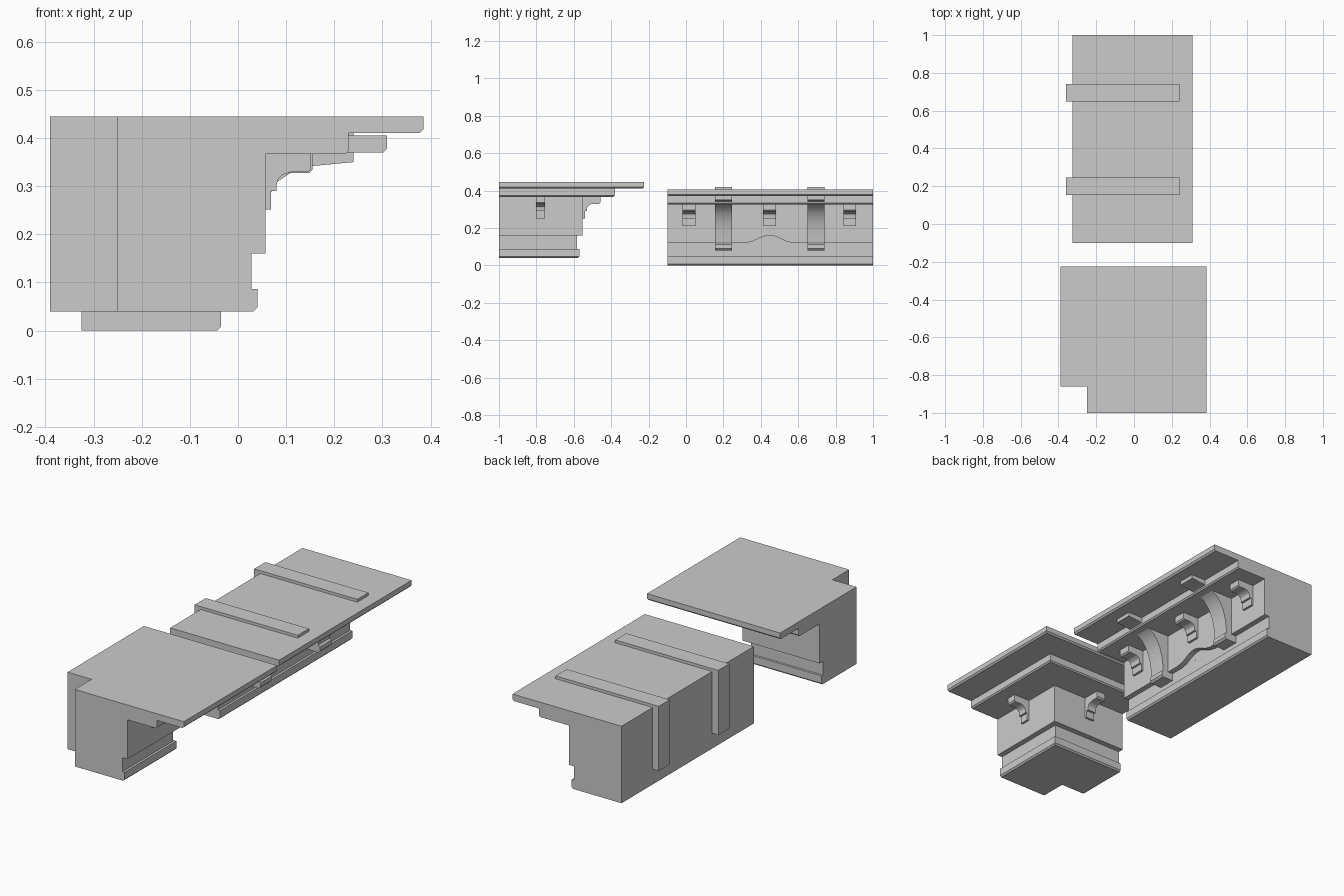
import bpy, bmesh, math

if "Cube" in bpy.data.objects:
    bpy.data.objects.remove(bpy.data.objects["Cube"])


def loft(name, rings):
    """Closed solid through matching rings of 3D points, capped at both ends."""
    bm = bmesh.new()
    vs = [[bm.verts.new(p) for p in ring] for ring in rings]
    n = len(rings[0])
    for a, b in zip(vs, vs[1:]):
        for i in range(n):
            j = (i + 1) % n
            bm.faces.new((a[i], a[j], b[j], b[i]))
    bm.faces.new(vs[0])
    bm.faces.new(vs[-1])
    bmesh.ops.recalc_face_normals(bm, faces=bm.faces)
    me = bpy.data.meshes.new(name)
    bm.to_mesh(me)
    bm.free()
    ob = bpy.data.objects.new(name, me)
    bpy.context.collection.objects.link(ob)
    bpy.context.view_layer.objects.active = ob
    ob.select_set(True)
    bpy.ops.object.shade_smooth_by_angle(angle=math.radians(32))
    ob.select_set(False)
    return ob


def along_y(name, profile, y0, y1):
    return loft(name, [[(x, y, z) for x, z in profile] for y in (y0, y1)])


def cornice(wall):
    """Cornice section (distance out, height); wall = face of the frieze."""
    return [(-.25, .04), (.032, .04), (.04, .048), (.04, .087), (.028, .087),
            (.028, .16), (wall, .16), (wall, .367), (.223, .367), (.23, .374),
            (.23, .41), (.377, .41), (.385, .418), (.385, .445), (-.25, .445)]


# Corner piece: section swept around an L with a mitre
DIAG = .61
sec = cornice(.057)
loft("corner_cornice", [[(u, -1, z) for u, z in sec],
                        [(u, u - DIAG, z) for u, z in sec],
                        [(-.39, u - DIAG, z) for u, z in sec]])

# Straight piece: same section, shifted back and down
DX, DZ = -.075, -.04
straight = [(u + DX, z + DZ) for u, z in cornice(.0281)]
along_y("straight_cornice", straight, -.1, 1)

# Frieze panel of the straight piece with a shallow arch in its lower edge
half = [(-.13, .12), (-.09, .128), (-.05, .148), (-.02, .159)]
arch = half + [(0, .161)] + [(-d, z) for d, z in reversed(half)]
panel = [(-.1, .12)] + [(.447 + d, z) for d, z in arch] + [(1, .12), (1, .328), (-.1, .328)]
loft("frieze_panel", [[(x, y, z) for y, z in panel] for x in (-.05, -.018)])

# Small stepped brackets under the moulding
small = [(-.012, .003), (.095, .003), (.095, -.031), (.088, -.038), (.052, -.038),
         (.036, -.043), (.026, -.053), (.023, -.066), (.023, -.077),
         (.012, -.077), (.012, -.115), (-.012, -.115)]
for i in range(3):
    c = .016 + .43 * i
    along_y(f"small_bracket_{i}", [(-.018 + u, .327 + z) for u, z in small],
            c - .034, c + .034)

# Corner brackets, mirrored across the mitre
bracket = [(.057 + u, .367 + z) for u, z in small]
ys = (-.803, -.753)
loft("corner_bracket_side", [[(u, y, z) for u, z in bracket] for y in ys])
loft("corner_bracket_back", [[(y + DIAG, u - DIAG, z) for u, z in bracket] for y in ys])

# Large straps wrapping the straight piece, with a curved brace in front
strap = [(-.36, .08), (-.36, .42), (.24, .42), (.24, .35), (.155, .342), (.11, .328),
         (.08, .308), (.055, .278), (.036, .24), (.022, .19), (.014, .12),
         (.024, .112), (.024, .09), (.014, .08)]
for i, c in enumerate((.2, .695)):
    along_y(f"strap_{i}", strap, c - .046, c + .046)
